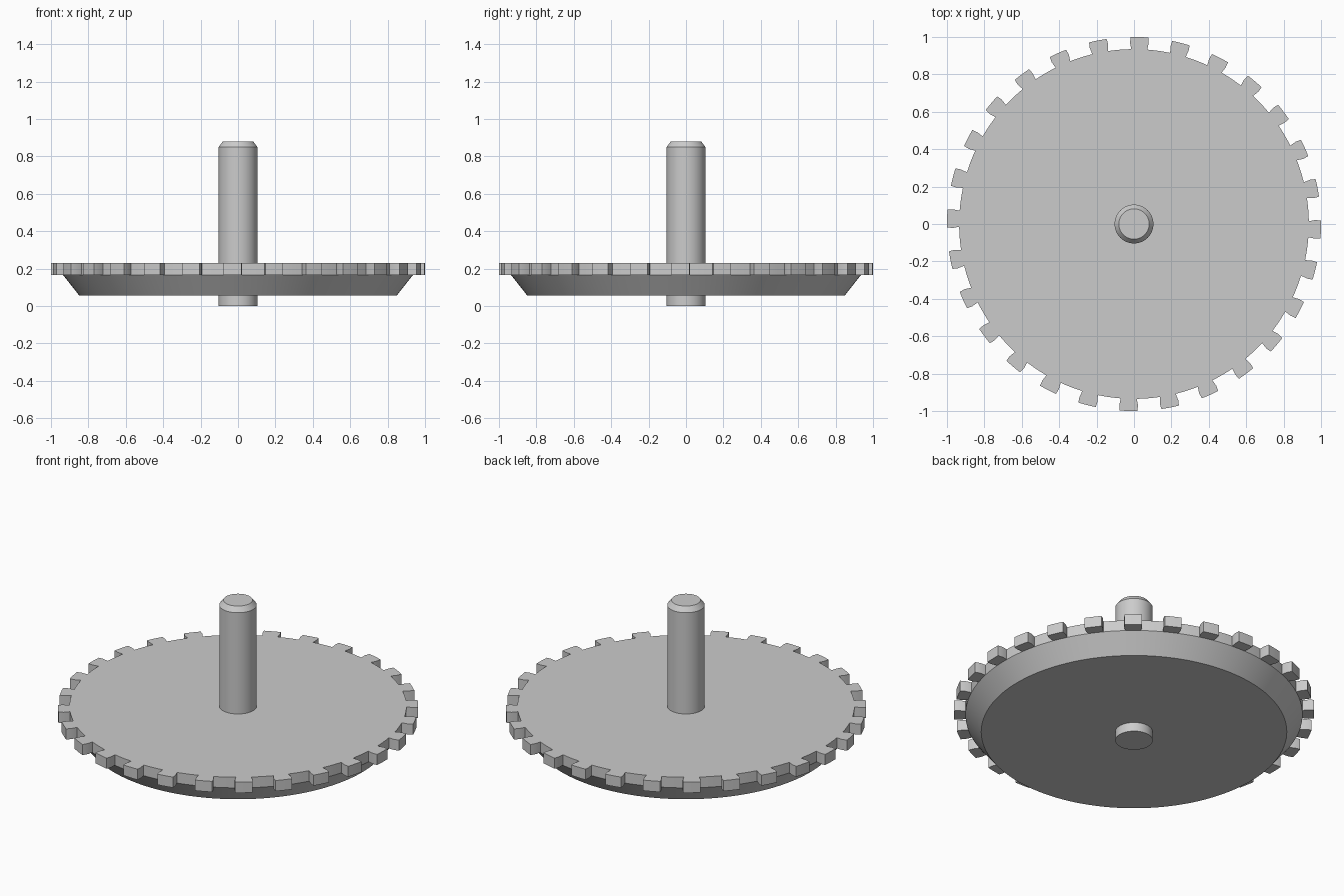
import bpy, bmesh
from math import sin, cos, radians

if "Cube" in bpy.data.objects:
    bpy.data.objects.remove(bpy.data.objects["Cube"])

TEETH, OFFSET = 28, -1.7
PITCH = 360 / TEETH
Z_BOTTOM, Z_TOOTH, Z_TOP = 0.055, 0.165, 0.23
ROOT, LOWER = 0.935, 0.848


def finish(bm, name):
    bmesh.ops.recalc_face_normals(bm, faces=bm.faces)
    mesh = bpy.data.meshes.new(name)
    bm.to_mesh(mesh)
    bm.free()
    obj = bpy.data.objects.new(name, mesh)
    bpy.context.collection.objects.link(obj)
    bpy.ops.object.select_all(action='DESELECT')
    obj.select_set(True)
    bpy.context.view_layer.objects.active = obj
    bpy.ops.object.shade_smooth_by_angle(angle=radians(20))
    return obj


def polar(bm, r, deg, z):
    a = radians(deg)
    return bm.verts.new((r * cos(a), r * sin(a), z))


# Toothed disc: spur teeth on the rim, tapered underside
bm = bmesh.new()
tooth_profile = [(0.97, -2.95), (1.0, -2.75), (1.0, -0.9), (1.0, 0.9), (1.0, 2.75), (0.97, 2.95)]
base = 2.63
gap = PITCH - 2 * base
outline, roots, tooth_bottoms = [], [], []
for i in range(TEETH):
    mid = OFFSET + i * PITCH
    foot = [polar(bm, ROOT, mid + a, Z_TOOTH) for a in (-base, 0, base)]
    tip = [polar(bm, r, mid + a, Z_TOOTH) for r, a in tooth_profile]
    valley = [polar(bm, ROOT, mid + base + gap * k / 3, Z_TOOTH) for k in (1, 2)]
    outline += [foot[0]] + tip + [foot[2]] + valley
    roots += foot + valley
    tooth_bottoms.append([foot[0]] + tip + [foot[2], foot[1]])
top = [bm.verts.new((v.co.x, v.co.y, Z_TOP)) for v in outline]
low = [bm.verts.new((v.co.x * LOWER / ROOT, v.co.y * LOWER / ROOT, Z_BOTTOM)) for v in roots]
for loop_a, loop_b in ((outline, top), (low, roots)):
    n = len(loop_a)
    for i in range(n):
        j = (i + 1) % n
        bm.faces.new((loop_a[i], loop_a[j], loop_b[j], loop_b[i]))
for poly in tooth_bottoms + [top, low]:
    bm.faces.new(poly)
finish(bm, "toothed_disc")

# Central shaft with chamfered upper end
bm = bmesh.new()
SIDES = 64
rings = [[polar(bm, r, 360 * k / SIDES, z) for k in range(SIDES)]
         for r, z in ((0.104, 0), (0.104, 0.85), (0.081, 0.88))]
for a, b in zip(rings, rings[1:]):
    for i in range(SIDES):
        j = (i + 1) % SIDES
        bm.faces.new((a[i], a[j], b[j], b[i]))
bm.faces.new(rings[0])
bm.faces.new(rings[-1])
finish(bm, "shaft")
